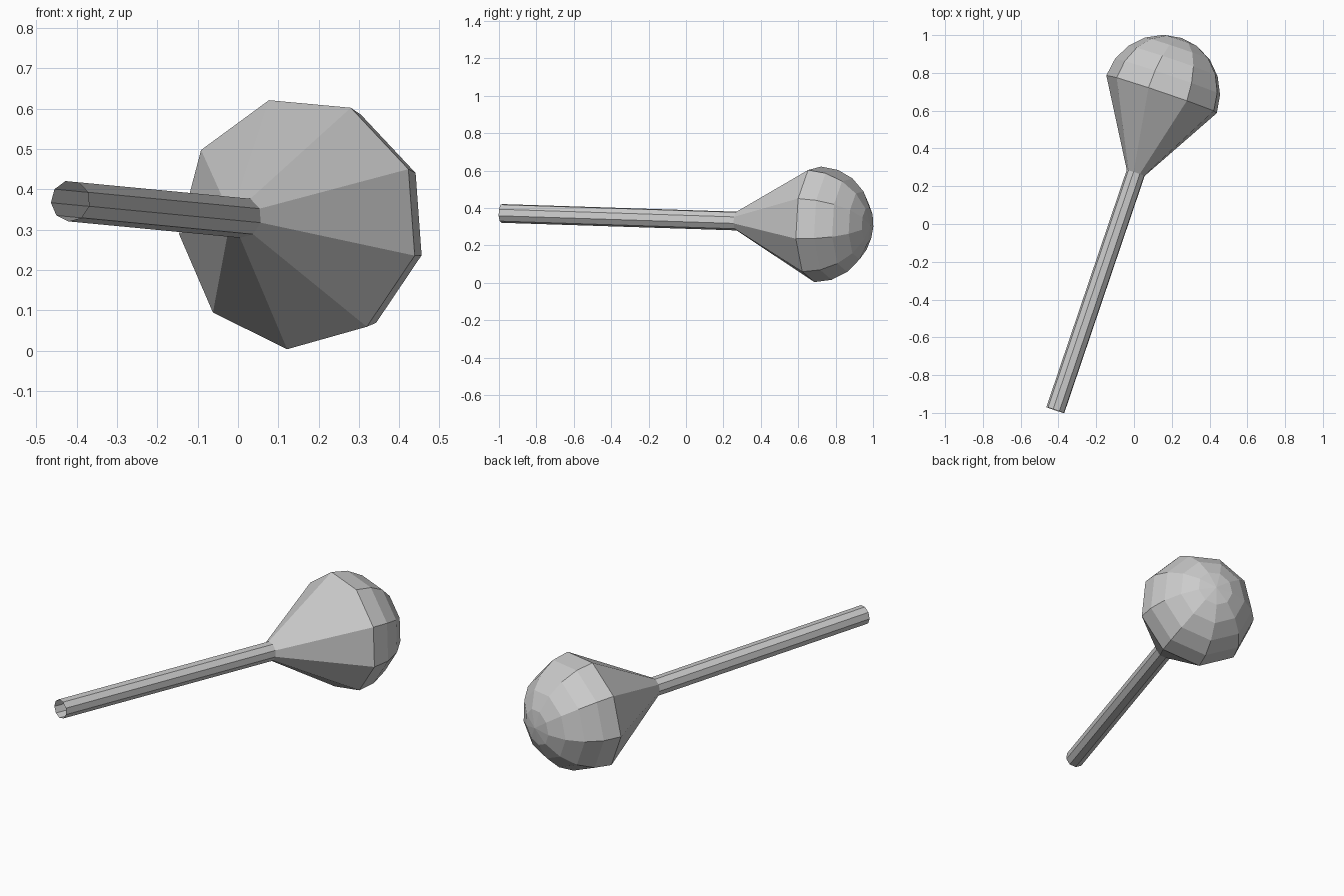
import bpy, math
from mathutils import Vector

if "Cube" in bpy.data.objects:
    bpy.data.objects.remove(bpy.data.objects["Cube"])

SIDES = 9
PHASE = math.radians(25)
R = 0.315                                   # head radius
CENTRE = Vector((0.151, 0.687, 0.317))      # centre of the head's rim
AXIS = Vector((0.321, 0.947, -0.0307)).normalized()
SIDE = AXIS.cross(Vector((0, 0, 1))).normalized()
UP = SIDE.cross(AXIS)


def revolve(name, profile):
    """Spin (distance along axis, radius) points round the tilted axis."""
    verts, faces, rings = [], [], []
    for along, radius in profile:
        ring = []
        for i in range(SIDES if radius > 0 else 1):
            a = PHASE + math.tau * i / SIDES
            ring.append(len(verts))
            verts.append(CENTRE + AXIS * along
                         + (SIDE * math.cos(a) + UP * math.sin(a)) * radius)
        rings.append(ring)
    for low, high in zip(rings, rings[1:]):
        for i in range(SIDES):
            j = (i + 1) % SIDES
            if len(high) == 1:
                faces.append((low[j], low[i], high[0]))
            else:
                faces.append((low[j], low[i], high[i], high[j]))
    mesh = bpy.data.meshes.new(name)
    mesh.from_pydata(verts, [], faces)
    mesh.update()
    obj = bpy.data.objects.new(name, mesh)
    bpy.context.collection.objects.link(obj)
    return obj


# Open-ended straight handle
revolve("handle", [(-1.767, 0.051), (-0.44, 0.051)])

# Head: cone flaring out to a rim, closed by a five-step dome
dome = [(R * math.sin(math.radians(t)), R * math.cos(math.radians(t)))
        for t in range(0, 90, 18)]
revolve("head", [(-0.44, 0.051)] + dome + [(R, 0)])
